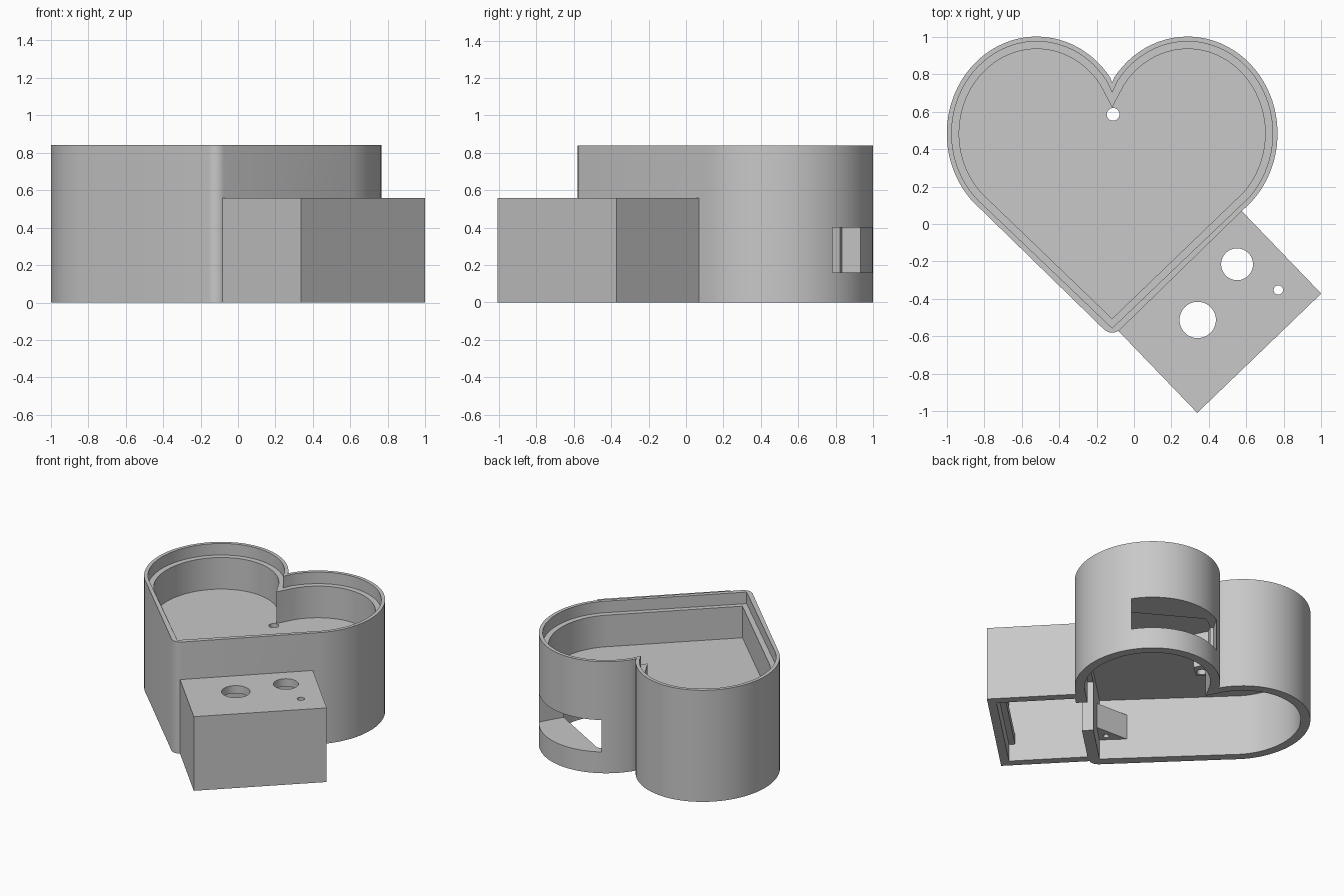
import bpy
import math
from mathutils import Vector

if "Cube" in bpy.data.objects:
    bpy.data.objects.remove(bpy.data.objects["Cube"])

grey = bpy.data.materials.new("plain grey")
grey.use_nodes = True
COLOUR = (0.58, 0.58, 0.58, 1)
grey.diffuse_color = COLOUR
grey.node_tree.nodes["Principled BSDF"].inputs["Base Color"].default_value = COLOUR

AXIS = -0.1165       # x of the heart's mirror line
TOP, LEDGE, TRAY_FLOOR, HEART_CEILING = 0.84, 0.753, 0.515, 0.46
BOX_TOP, BOX_CEILING = 0.558, 0.50
WALL = 0.066
LOBE_X, LOBE_Y, RX, RY = 0.4025, 0.483, 0.48, 0.517


def prism(name, outline, z0, z1):
    """Extrude a closed anticlockwise outline from z0 to z1."""
    n = len(outline)
    verts = [(x, y, z) for z in (z0, z1) for x, y in outline]
    faces = [tuple(reversed(range(n))), tuple(range(n, 2 * n))]
    faces += [(i, (i + 1) % n, (i + 1) % n + n, i + n) for i in range(n)]
    mesh = bpy.data.meshes.new(name)
    mesh.from_pydata(verts, [], faces)
    mesh.materials.append(grey)
    ob = bpy.data.objects.new(name, mesh)
    bpy.context.collection.objects.link(ob)
    return ob


def combine(target, tool, operation):
    """Apply a boolean and discard the tool."""
    mod = target.modifiers.new("boolean", "BOOLEAN")
    mod.object, mod.operation, mod.solver = tool, operation, "EXACT"
    bpy.context.view_layer.objects.active = target
    bpy.ops.object.modifier_apply(modifier=mod.name)
    bpy.data.objects.remove(tool)


def heart(inset, notch, tip):
    """Heart outline: straight sides, round lobes, notch and tip."""
    half = list(tip)
    for i in range(45):
        a = math.radians(-52 + 197 * i / 44)
        half.append((LOBE_X + (RX - inset) * math.cos(a),
                     LOBE_Y + (RY - inset) * math.sin(a)))
    left = [(-x, y) for x, y in reversed(half) if x > 0]
    return [(AXIS + x, y) for x, y in half + [(0, notch)] + left]


def ellipse(x, y, rx, ry):
    return [(x + rx * math.cos(i * math.pi / 24), y + ry * math.sin(i * math.pi / 24))
            for i in range(48)]


def turned_rect(origin, u, a0, a1, b0, b1):
    """Rectangle a0..a1 along u and b0..b1 to the left of u."""
    v = Vector((-u.y, u.x))
    return [tuple(origin + u * a + v * b)
            for a, b in ((a0, b0), (a1, b0), (a1, b1), (a0, b1))]


# Frames of the side box (along the heart's wall) and of the socket (along its chord)
box_origin = Vector((-0.08, -0.574))
box_dir = (Vector((0.582, 0.063)) - box_origin).normalized()
socket_dir = Vector((math.cos(math.radians(30)), -math.sin(math.radians(30))))


def box_rect(a0, a1, out0, out1):
    return turned_rect(box_origin, box_dir, a0, a1, -out1, -out0)


def socket_rect(a0, a1, b0, b1):
    return turned_rect(Vector((0, 0)), socket_dir, a0, a1, b0, b1)


outer = heart(0, 0.753, [(0, -0.58), (0.02, -0.577), (0.04, -0.566)])
middle = heart(0.026, 0.70, [(0, -0.555)])
inner = heart(WALL, 0.622, [(0, -0.505)])

# Heart-shaped housing with the side box joined on
body = prism("heart_housing", outer, 0, TOP)
combine(body, prism("side_box", box_rect(0, 0.918, -0.03, 0.602), 0, BOX_TOP), "UNION")

# Upper tray, lid ledge, open undersides and wire passage
for outline, z0, z1 in (
        (middle, LEDGE, 1.0),
        (inner, TRAY_FLOOR, 0.9),
        (inner, -0.1, HEART_CEILING),
        (box_rect(0.06, 0.858, 0.003, 0.542), -0.1, BOX_CEILING),
        (box_rect(0.42, 0.80, -0.1, 0.05), -0.1, 0.38)):
    combine(body, prism("cutter", outline, z0, z1), "DIFFERENCE")

# Rib along the outer wall inside the box
combine(body, prism("box_rib", box_rect(0.04, 0.88, 0.50, 0.56), 0.13, 0.20), "UNION")

# Solid block behind the socket, filling one lobe beyond a slanted chord
block = prism("socket_block", ellipse(AXIS + LOBE_X, LOBE_Y, RX - 0.04, RY - 0.04),
              0.11, HEART_CEILING + 0.02)
combine(block, prism("cutter", socket_rect(-1, 1, 0.83, 1.5), 0, 1), "INTERSECT")
combine(body, block, "UNION")

# Screw posts filling the tip and standing under the notch
tip_post = prism("tip_post", [(AXIS, -0.53), (0.02, -0.385), (-0.27, -0.375)], 0.15, 0.34)
combine(body, tip_post, "UNION")
notch_post = prism("notch_post", [(AXIS, 0.52), (AXIS + 0.09, 0.60), (AXIS + 0.04, 0.70),
                                  (AXIS - 0.04, 0.70), (AXIS - 0.09, 0.60)],
                   0.20, HEART_CEILING + 0.02)
combine(body, notch_post, "UNION")

# Socket opening, then the round holes in box top, tray floor and posts
combine(body, prism("cutter", socket_rect(-0.423, 0.195, 0.72, 1.3), 0.16, 0.40),
        "DIFFERENCE")
for x, y, r, z0, z1 in ((0.55, -0.215, 0.085, 0.4, 0.7),
                        (0.34, -0.512, 0.097, 0.4, 0.7),
                        (0.77, -0.352, 0.025, 0.4, 0.7),
                        (AXIS + 0.005, 0.585, 0.034, 0.1, 0.7),
                        (AXIS, -0.436, 0.02, 0.1, 0.4)):
    combine(body, prism("cutter", ellipse(x, y, r, r), z0, z1), "DIFFERENCE")

bpy.ops.object.select_all(action="DESELECT")
body.select_set(True)
bpy.context.view_layer.objects.active = body
bpy.ops.object.shade_smooth_by_angle(angle=math.radians(25))
